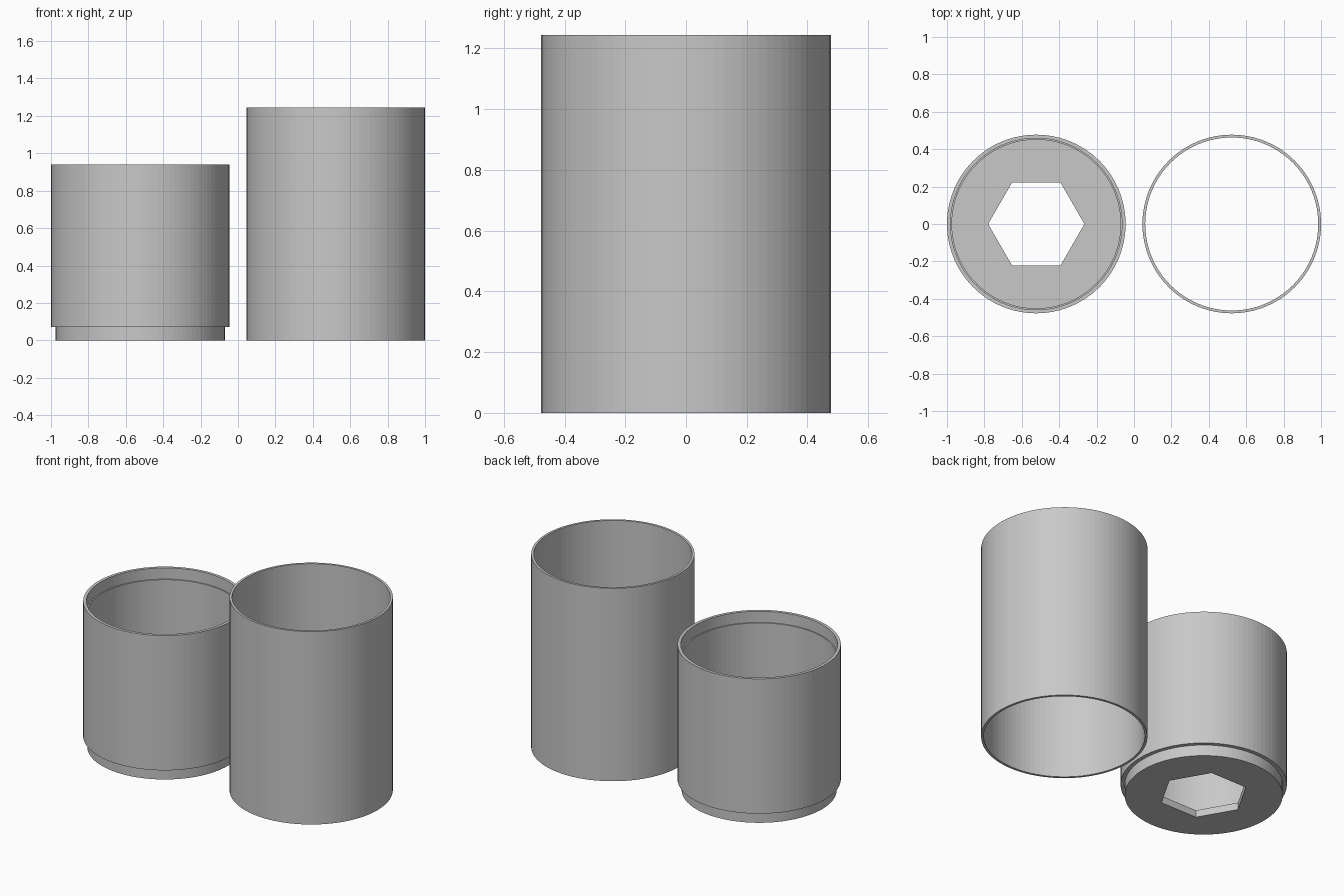
import bpy, bmesh, math

if "Cube" in bpy.data.objects:
    bpy.data.objects.remove(bpy.data.objects["Cube"])

SEG = 96          # sides of each round wall
CX = 0.5225       # centre distance of both parts
R = 0.4775        # outer radius

grey = bpy.data.materials.new("plain grey")
grey.diffuse_color = (0.58, 0.58, 0.58, 1.0)
grey.use_nodes = True
grey.node_tree.nodes["Principled BSDF"].inputs["Base Color"].default_value = grey.diffuse_color


def ring(bm, radius, z, count):
    return [bm.verts.new((radius * math.cos(2 * math.pi * i / count),
                          radius * math.sin(2 * math.pi * i / count), z))
            for i in range(count)]


def wall(bm, a, b):
    n = len(a)
    for i in range(n):
        j = (i + 1) % n
        bm.faces.new((a[i], a[j], b[j], b[i]))


def floor_plate(bm, outer, hexagon):
    # one flat face between each hexagon side and its share of the circle
    n, step = len(outer), len(outer) // 6
    for k in range(6):
        arc = [outer[(k * step + i) % n] for i in range(step + 1)]
        bm.faces.new(arc + [hexagon[(k + 1) % 6], hexagon[k]])


def finish(bm, name, x):
    bmesh.ops.recalc_face_normals(bm, faces=bm.faces[:])
    mesh = bpy.data.meshes.new(name)
    bm.to_mesh(mesh)
    bm.free()
    mesh.materials.append(grey)
    obj = bpy.data.objects.new(name, mesh)
    obj.location.x = x
    bpy.context.collection.objects.link(obj)


# Cup: stepped foot, recessed rim and a hexagonal hole in the floor
bm = bmesh.new()
profile = [(0.4535, 0.0), (0.4535, 0.07), (R, 0.07), (R, 0.94),
           (0.4585, 0.94), (0.4585, 0.868), (0.451, 0.868), (0.451, 0.045)]
rings = [ring(bm, r, z, SEG) for r, z in profile]
for a, b in zip(rings, rings[1:]):
    wall(bm, a, b)
hex_low, hex_high = ring(bm, 0.2575, 0.0, 6), ring(bm, 0.2575, 0.045, 6)
wall(bm, hex_low, hex_high)
floor_plate(bm, rings[0], hex_low)
floor_plate(bm, rings[-1], hex_high)
finish(bm, "cup", -CX)

# Sleeve: plain tube open at both ends
bm = bmesh.new()
rings = [ring(bm, r, z, SEG) for r, z in
         [(R, 0.0), (R, 1.245), (0.4625, 1.245), (0.4625, 0.0)]]
for a, b in zip(rings, rings[1:] + rings[:1]):
    wall(bm, a, b)
finish(bm, "sleeve", CX)
